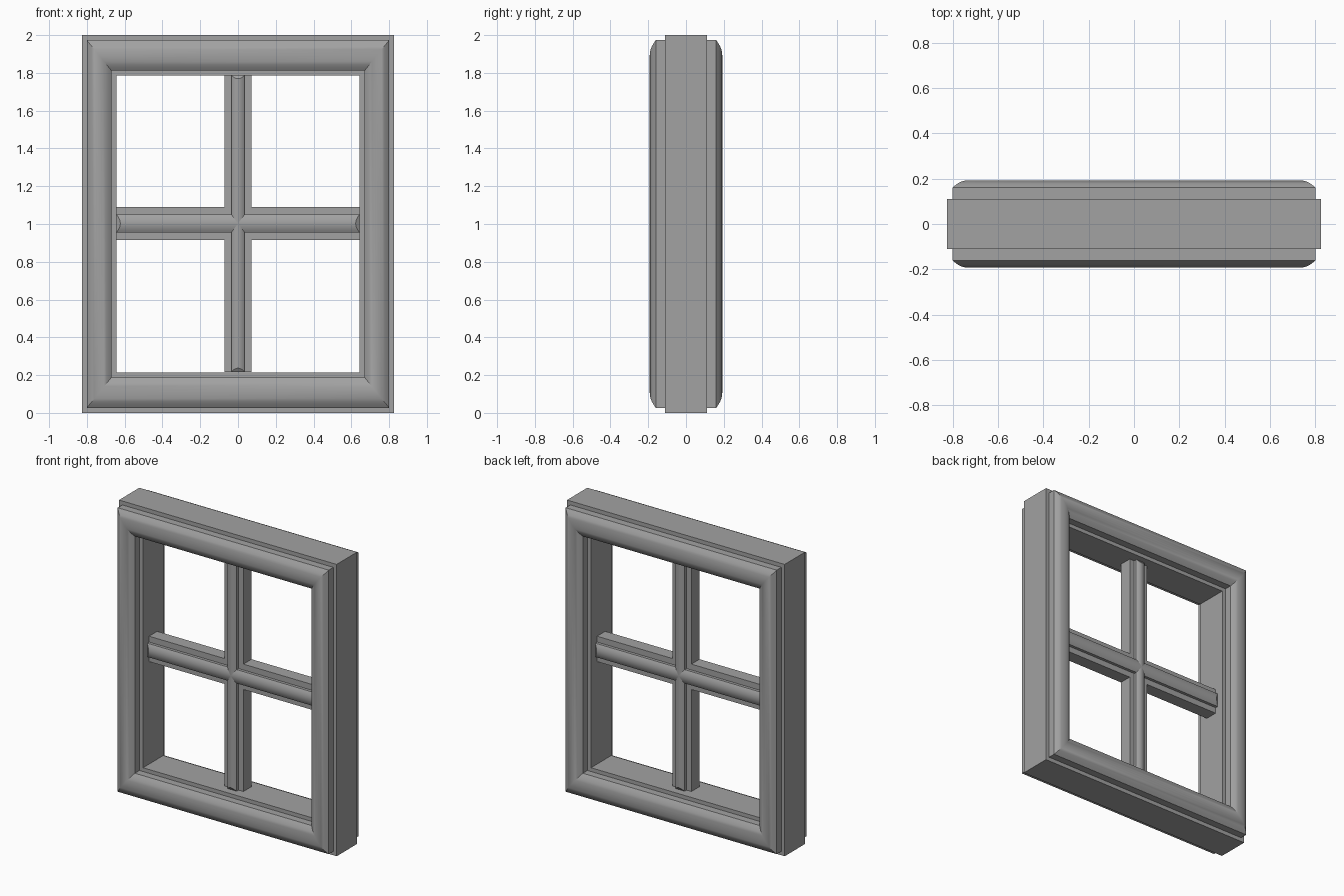
import bpy
import bmesh
import math
from mathutils import Vector

cube = bpy.data.objects.get("Cube")
if cube:
    bpy.data.objects.remove(cube)

grey = bpy.data.materials.new("plain_grey")
grey.use_nodes = True
grey.diffuse_color = (0.36, 0.36, 0.36, 1)
grey.node_tree.nodes["Principled BSDF"].inputs["Base Color"].default_value = (0.36, 0.36, 0.36, 1)

MID = 1.003      # height of the window centre
STEPS = 10       # segments across each rounded moulding


def finish(name, bm, height):
    """Turn a bmesh into a smooth shaded object with sharp edges kept."""
    bmesh.ops.recalc_face_normals(bm, faces=bm.faces)
    mesh = bpy.data.meshes.new(name)
    bm.to_mesh(mesh)
    bm.free()
    obj = bpy.data.objects.new(name, mesh)
    obj.location.z = height
    mesh.materials.append(grey)
    bpy.context.collection.objects.link(obj)
    bpy.ops.object.select_all(action="DESELECT")
    obj.select_set(True)
    bpy.context.view_layer.objects.active = obj
    bpy.ops.object.shade_smooth_by_angle(angle=math.radians(25))
    return obj


def bulge(u):
    """Rounded moulding height, 1 at the crown and 0 at both edges."""
    return 1 - (2 * u - 1) ** 2


def frame(name):
    """Sweep the stepped, rounded section round a mitred rectangle."""
    body_out, body_in = Vector((0.825, 1.0)), Vector((0.643, 0.786))
    trim_out, trim_in = Vector((0.8, 0.973)), Vector((0.67, 0.812))
    front = [(body_out, 0.11), (trim_out, 0.11)]
    for i in range(STEPS + 1):
        u = i / STEPS
        front.append((trim_out.lerp(trim_in, u), 0.16 + 0.032 * bulge(u)))
    front += [(trim_in, 0.11), (body_in, 0.11)]
    section = [(r, -y) for r, y in front] + [(r, y) for r, y in reversed(front)]
    bm = bmesh.new()
    rings = []
    for sx, sz in ((-1, -1), (1, -1), (1, 1), (-1, 1)):
        rings.append([bm.verts.new((sx * r.x, y, sz * r.y)) for r, y in section])
    n = len(section)
    for k in range(4):
        a, b = rings[k], rings[(k + 1) % 4]
        for i in range(n):
            j = (i + 1) % n
            bm.faces.new((a[i], a[j], b[j], b[i]))
    return finish(name, bm, 1.0)


def cross(name, reach, half, depth):
    """Flat cross-shaped core of the glazing bars."""
    (rx, rz), (hx, hz) = reach, half
    corner = [(hx, rz), (hx, hz), (rx, hz)]
    outline = corner + [(x, -z) for x, z in reversed(corner)]
    outline += [(-x, -z) for x, z in outline]
    bm = bmesh.new()
    face = bm.faces.new([bm.verts.new((x, -depth, z)) for x, z in outline])
    out = bmesh.ops.extrude_face_region(bm, geom=[face])
    moved = [v for v in out["geom"] if isinstance(v, bmesh.types.BMVert)]
    bmesh.ops.translate(bm, verts=moved, vec=(0, 2 * depth, 0))
    return finish(name, bm, MID)


def bead(name, along, across, reach, half, side):
    """Rounded bead on a glazing bar, its crown sloping back at both ends."""
    bm = bmesh.new()
    ends = []
    for s in (-1, 1):
        pts = [(-half, 0.044, 0)]
        for i in range(STEPS + 1):
            u = i / STEPS
            pts.append((half * (2 * u - 1), 0.064 + 0.014 * bulge(u), 0.02 * bulge(u)))
        pts.append((half, 0.044, 0))
        ends.append([bm.verts.new(along * s * (reach - cut) + across * w
                                  + Vector((0, side * y, 0))) for w, y, cut in pts])
    a, b = ends
    for i in range(len(a) - 1):
        bm.faces.new((a[i], a[i + 1], b[i + 1], b[i]))
    for e in ends:
        bm.faces.new((e[0], e[1], e[-2], e[-1]))
        bm.faces.new(e[1:-1])
    return finish(name, bm, MID)


# Outer frame with raised mouldings on both sides
frame("window_frame")

# Glazing bars with beads front and back
REACH = (0.643, 0.786)
cross("glazing_bars", REACH, (0.072, 0.087), 0.044)
X, Z = Vector((1, 0, 0)), Vector((0, 0, 1))
for label, side in (("front", -1), ("back", 1)):
    bead("horizontal_bead_" + label, X, Z, REACH[0], 0.047, side)
    bead("vertical_bead_" + label, Z, X, REACH[1], 0.035, side)
